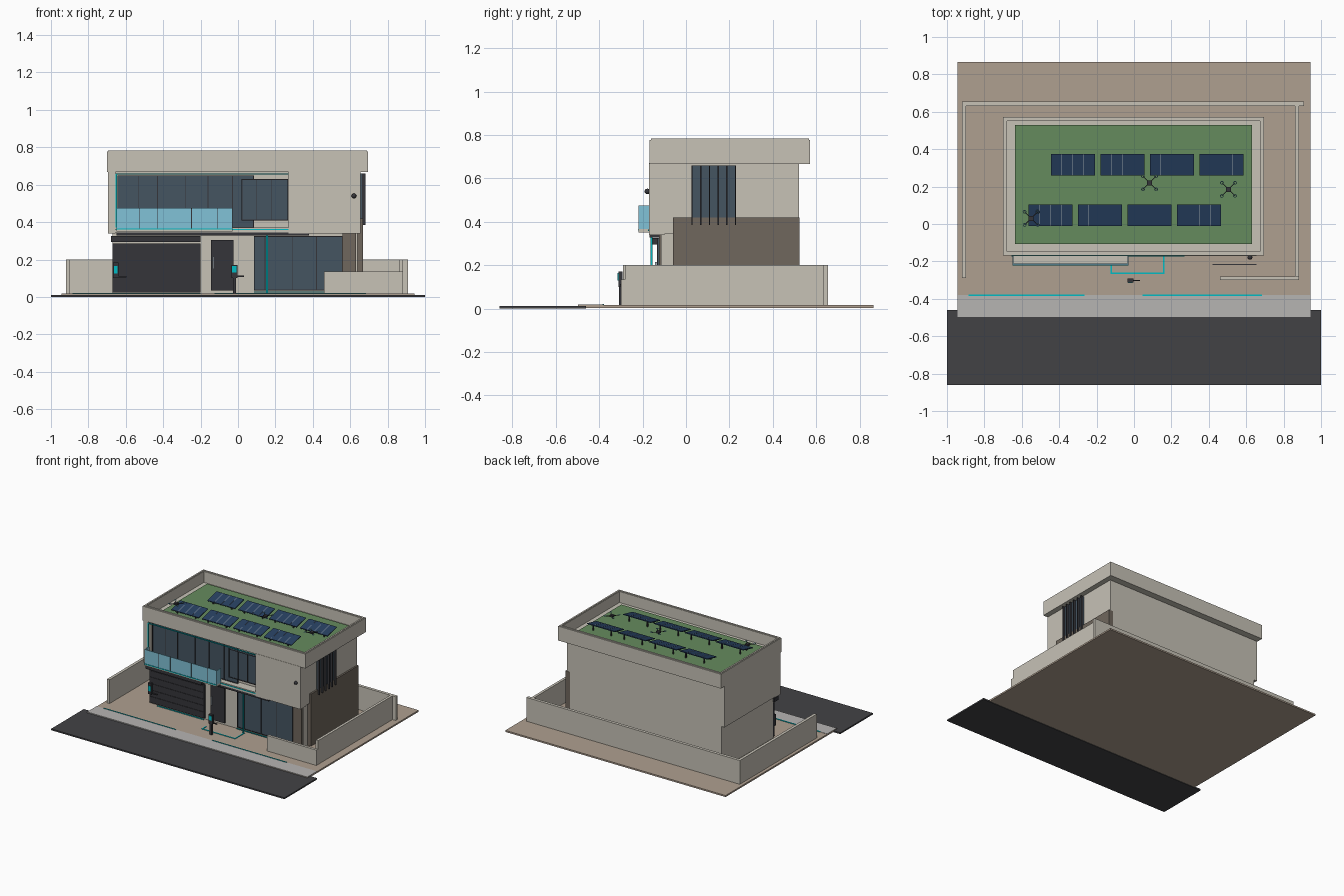
import bpy, bmesh
from math import radians, cos, sin, pi
from mathutils import Matrix, Vector

if "Cube" in bpy.data.objects:
    bpy.data.objects.remove(bpy.data.objects["Cube"])


def mat(name, r, g, b, a=1):
    m = bpy.data.materials.new(name)
    m.diffuse_color = (r, g, b, a)
    m.use_nodes = True
    m.node_tree.nodes["Principled BSDF"].inputs["Base Color"].default_value = m.diffuse_color
    return m


WALL = mat("plaster", .57, .54, .47)
STONE = mat("stone_cladding", .16, .135, .11)
PAVE = mat("paving", .43, .35, .28)
WALK = mat("sidewalk", .47, .46, .45)
ROAD = mat("asphalt", .055, .055, .06)
DARK = mat("dark_metal", .035, .035, .042)
GLASS = mat("tinted_glass", .06, .09, .12)
RAIL = mat("balcony_glass", .22, .54, .68)
TEAL = mat("light_strip", .0, .5, .55)
GRASS = mat("green_roof", .13, .26, .11)
SOLAR = mat("solar_cells", .02, .05, .115)
LINE = mat("pale_metal", .4, .45, .5)


def boxes(name, material, items, matrix=None):
    """One object made of boxes, each (x0, x1, y0, y1, z0, z1)."""
    bm = bmesh.new()
    for x0, x1, y0, y1, z0, z1 in items:
        m = Matrix.Translation(((x0 + x1) / 2, (y0 + y1) / 2, (z0 + z1) / 2))
        bmesh.ops.create_cube(bm, size=1, matrix=m @ Matrix.Diagonal((x1 - x0, y1 - y0, z1 - z0, 1)))
    if matrix:
        bm.transform(matrix)
    me = bpy.data.meshes.new(name)
    bm.to_mesh(me)
    bm.free()
    me.materials.append(material)
    ob = bpy.data.objects.new(name, me)
    bpy.context.collection.objects.link(ob)
    return ob


def ring(x0, x1, y0, y1, z0, z1, t):
    """Four boxes forming a rectangular frame of wall thickness t."""
    return [(x0, x1, y0, y0 + t, z0, z1), (x0, x1, y1 - t, y1, z0, z1),
            (x0, x0 + t, y0 + t, y1 - t, z0, z1), (x1 - t, x1, y0 + t, y1 - t, z0, z1)]


def window(name, x0, x1, z0, z1, y, bars):
    """Glass pane facing the front with a dark frame and mullions."""
    boxes(name + "_glass", GLASS, [(x0, x1, y, y + .012, z0, z1)])
    t = .004
    f = [(x0, x1, y - t, y, z0, z0 + t), (x0, x1, y - t, y, z1 - t, z1)]
    f += [(x - t / 2, x + t / 2, y - t, y, z0, z1) for x in [x0 + t / 2, *bars, x1 - t / 2]]
    boxes(name + "_frame", DARK, f)


# Site
boxes("road", ROAD, [(-1, 1, -.86, -.46, 0, .011)])
boxes("plot_paving", PAVE, [(-.945, .943, -.497, .865, .004, .016)])
boxes("sidewalk", WALK, [(-.945, .943, -.497, -.38, .01, .018)])
boxes("sidewalk_lights", TEAL, [(-.885, -.265, -.384, -.378, .016, .021),
                                (.045, .685, -.384, -.378, .016, .021)])
boxes("path_lights", TEAL, [(-.125, .163, -.267, -.26, .015, .02), (-.125, -.118, -.267, -.215, .015, .02),
                            (.156, .163, -.267, -.15, .015, .02)])
boxes("drain", DARK, [(.42, .655, -.218, -.213, .015, .019)])

# Boundary walls
boxes("boundary_walls", WALL, [(-.92, .91, .632, .655, .012, .2), (-.92, -.898, -.29, .632, .012, .2),
                               (.862, .882, -.28, .632, .012, .2), (.46, .882, -.3, -.28, .012, .135)])

# Ground floor
boxes("ground_floor", WALL, [(-.67, .64, -.115, .52, .012, .345)])
boxes("side_cladding", STONE, [(.63, .668, -.06, .522, .012, .42)])
boxes("front_cladding", STONE, [(.56, .632, -.125, -.06, .012, .34)])
boxes("garage_door", DARK, [(-.67, -.2, -.128, -.11, .025, .285)]
      + [(-.665, -.205, -.131, -.127, .03 + i * .05, .075 + i * .05) for i in range(5)])
boxes("garage_canopy", DARK, [(-.68, -.2, -.16, -.11, .295, .325)])
boxes("entry_canopy", DARK, [(-.65, .38, -.168, -.11, .328, .345)])
boxes("front_door", DARK, [(-.145, -.025, -.13, -.11, .035, .305)])
boxes("door_handle", LINE, [(-.136, -.128, -.142, -.13, .15, .215)])
window("lounge_window", .085, .56, .035, .325, -.13, [.145, .29, .42])
boxes("lounge_post_light", TEAL, [(.151, .16, -.163, -.155, .016, .34)])
boxes("threshold_lights", TEAL, [(-.6, -.2, -.135, -.128, .016, .022), (.085, .56, -.14, -.132, .025, .03)])
boxes("wall_charger", DARK, [(-.668, -.64, -.15, -.128, .1, .185), (-.65, -.595, -.145, -.138, .105, .112)])
boxes("charger_screen", TEAL, [(-.664, -.644, -.153, -.15, .125, .165)])

# Upper floor: recessed core, solid right block, left fin
boxes("upper_floor", WALL, [(-.695, .655, -.1, .52, .345, .67)])
boxes("upper_right_block", WALL, [(.27, .655, -.17, -.1, .34, .67)])
boxes("upper_left_fin", WALL, [(-.695, -.655, -.165, -.1, .34, .67)])
boxes("upper_slab", WALL, [(-.655, .27, -.17, -.1, .345, .37)])
window("upper_wide_window", -.645, .085, .37, .65, -.125, [-.53, -.43, -.28, -.16, -.03])
window("upper_small_window", .02, .268, .41, .63, -.14, [.1, .18])
boxes("facade_lights", TEAL, [(-.655, -.648, -.17, -.163, .37, .66), (-.655, .27, -.17, -.163, .655, .661),
                              (-.655, .27, -.174, -.168, .358, .364)])

# Balcony
boxes("balcony_slab", WALL, [(-.65, -.03, -.218, -.165, .35, .366)])
boxes("balcony_glass", RAIL, [(-.65, -.03, -.218, -.212, .366, .475),
                              (-.65, -.644, -.212, -.165, .366, .475), (-.036, -.03, -.212, -.165, .366, .475)])
boxes("balcony_posts", DARK, [(x, x + .003, -.22, -.211, .366, .475) for x in (-.53, -.43, -.25, -.11)])
boxes("balcony_light", TEAL, [(-.65, -.03, -.222, -.218, .36, .366)])

# Side louvres
boxes("side_window", GLASS, [(.65, .664, .025, .23, .39, .66)])
boxes("side_louvres", DARK, [(.664, .682, .025 + i * .04, .031 + i * .04, .385, .66) for i in range(6)])

# Security camera
bpy.ops.mesh.primitive_uv_sphere_add(segments=16, ring_count=8, radius=.013, location=(.62, -.178, .54))
cam = bpy.context.object
cam.name = "security_dome"
cam.data.materials.append(DARK)
bpy.ops.object.shade_smooth_by_angle()

# Roof and parapet
boxes("parapet", WALL, ring(-.7, .695, -.168, .572, .667, .778, .022))
boxes("parapet_cap", WALL, ring(-.694, .689, -.162, .566, .776, .783, .012))
boxes("roof_deck", WALL, [(-.69, .685, -.16, .565, .667, .693)])
boxes("green_roof", GRASS, [(-.635, .63, -.108, .528, .69, .703)])

# Solar arrays: tilted panel, pale cell lines, legs
PANEL_W, PANEL_D = .236, .118
cells, frames, legs = [], [], []
for x_start, y_mid in ((-.565, .047), (-.445, .317)):
    tilt = Matrix.Translation((0, y_mid, .738)) @ Matrix.Rotation(radians(13), 4, 'X')
    panels, bars, posts = [], [], []
    for i in range(4):
        x = x_start + i * .265
        h = PANEL_D / 2
        panels.append((x, x + PANEL_W, -h, h, -.003, .003))
        bars += [(x + PANEL_W * k / 4 - .001, x + PANEL_W * k / 4 + .001, -h, h, .003, .004) for k in (1, 2, 3)]
        for px in (x + .04, x + PANEL_W - .04):
            posts += [(px - .004, px + .004, y_mid + .035, y_mid + .043, .7, .746),
                      (px - .004, px + .004, y_mid - .043, y_mid - .035, .7, .729)]
    boxes("solar_panels", SOLAR, panels, tilt)
    boxes("solar_cell_lines", LINE, bars, tilt)
    boxes("solar_legs", DARK, posts)

# Small roof drones: body, crossed arms, four rotor rings
for dx, dy in ((.083, .22), (.505, .185), (-.55, .03)):
    place = Matrix.Translation((dx, dy, .762))
    boxes("drone_body", DARK, [(-.013, .013, -.013, .013, -.007, .007)], place)
    for a in (45, -45):
        boxes("drone_arm", DARK, [(-.05, .05, -.002, .002, -.002, .002)],
              place @ Matrix.Rotation(radians(a), 4, 'Z'))
    for sx in (-1, 1):
        for sy in (-1, 1):
            bpy.ops.mesh.primitive_torus_add(major_segments=12, minor_segments=4, major_radius=.008,
                                             minor_radius=.002, location=(dx + sx * .035, dy + sy * .035, .766))
            bpy.context.object.name = "drone_rotor"
            bpy.context.object.data.materials.append(RAIL)

# Entry charging post
boxes("charging_post", DARK, [(-.028, -.01, -.308, -.294, .015, .13), (-.036, -.002, -.312, -.292, .1, .172),
                              (-.005, .032, -.305, -.299, .106, .114)])
boxes("charging_post_screen", TEAL, [(-.031, -.007, -.315, -.312, .13, .165)])
